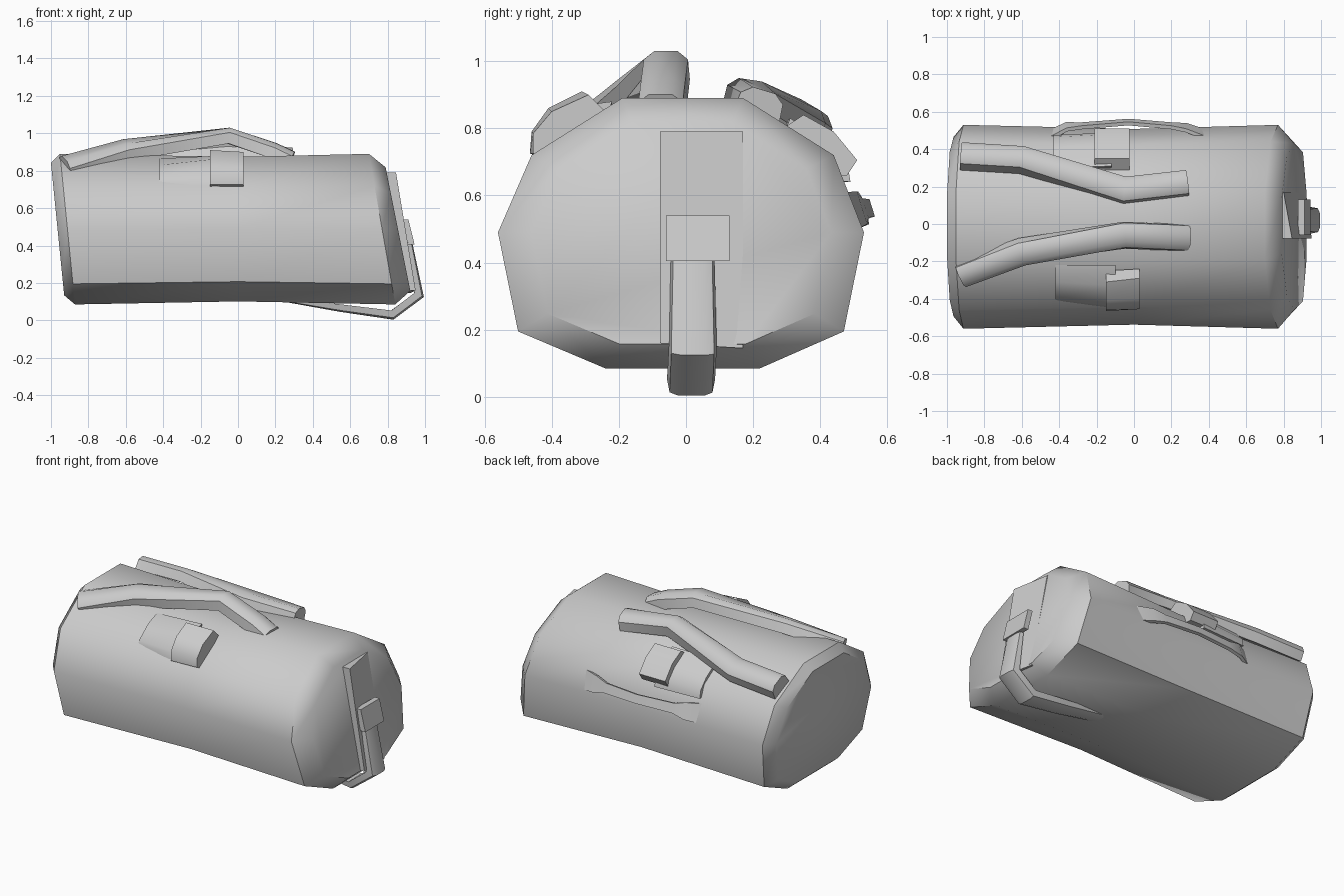
import bpy, bmesh
from mathutils import Vector

if "Cube" in bpy.data.objects:
    bpy.data.objects.remove(bpy.data.objects["Cube"])


def loft(name, rings, angle=0.7):
    """Skin a series of equal-length point rings and cap both ends."""
    bm = bmesh.new()
    vs = [[bm.verts.new(p) for p in r] for r in rings]
    n = len(vs[0])
    for a, b in zip(vs, vs[1:]):
        for i in range(n):
            j = (i + 1) % n
            bm.faces.new((a[i], a[j], b[j], b[i]))
    bm.faces.new(vs[0])
    bm.faces.new(vs[-1])
    bmesh.ops.recalc_face_normals(bm, faces=bm.faces)
    me = bpy.data.meshes.new(name)
    bm.to_mesh(me)
    bm.free()
    ob = bpy.data.objects.new(name, me)
    bpy.context.collection.objects.link(ob)
    bpy.context.view_layer.objects.active = ob
    ob.select_set(True)
    bpy.ops.object.shade_smooth_by_angle(angle=angle)
    ob.select_set(False)
    return ob


def sweep(name, path, ups, section, scales=None):
    """Carry a (side, up) section along a path with given up directions."""
    pts = [Vector(p) for p in path]
    scales = scales or [(1, 1)] * len(pts)
    rings = []
    for i, p in enumerate(pts):
        t = Vector()
        if i:
            t += (p - pts[i - 1]).normalized()
        if i < len(pts) - 1:
            t += (pts[i + 1] - p).normalized()
        t.normalize()
        u = Vector(ups[i])
        u = (u - t * u.dot(t)).normalized()
        s = u.cross(t)
        a, b = scales[i]
        rings.append([p + s * x * a + u * y * b for x, y in section])
    return loft(name, rings)


def prism(name, stations):
    """Loft (y, z) profiles placed along x."""
    return loft(name, [[(x, y, z) for y, z in prof] for x, prof in stations])


# Bag body: ten-sided section, slanted ends, slightly pinched middle
section = [(-.19, .89), (.17, .89), (.44, .72), (.53, .49), (.47, .195),
           (.22, .085), (-.24, .085), (-.5, .195), (-.56, .49), (-.46, .72)]
stations = [(-.965, -.1, .88), (-.912, -.1, 1), (0, 0, .96), (.77, -.175, 1), (.855, -.2, .82)]
body = []
for x, slant, k in stations:
    ring = []
    for y, z in section:
        dz = (z - .49) * k
        ring.append((x + slant * dz, -.012 + (y + .012) * k, .49 + dz))
    body.append(ring)
loft("bag_body", body, 0.8)

# Two padded carry straps
pad = [(-.072, -.04), (-.066, .02), (-.035, .045), (.035, .045), (.066, .02), (.072, -.04)]
sweep("front_carry_strap",
      [(-.925, -.275, .825), (-.6, -.155, .915), (-.05, -.06, .985), (.19, -.07, .905), (.285, -.075, .86)],
      [(0, -.5, .86), (0, -.35, .95), (0, 0, 1), (0, 0, 1), (0, 0, 1)], pad)
sweep("back_carry_strap",
      [(-.925, .37, .815), (-.6, .35, .83), (-.05, .185, .9), (.285, .22, .87)],
      [(0, .5, .86), (0, .5, .86), (0, .15, 1), (0, .3, 1)], pad)

# Low pads and raised loops on the two shoulders
prism("front_pad", [
    (-.42, [(-.41, .73), (-.40, .76), (-.31, .83), (-.22, .865), (-.24, .82)]),
    (-.1, [(-.45, .715), (-.44, .77), (-.33, .865), (-.22, .88), (-.24, .82)])])
prism("front_loop", [
    (-.15, [(-.465, .725), (-.46, .79), (-.41, .86), (-.31, .91), (-.25, .85), (-.40, .70)]),
    (.03, [(-.455, .725), (-.455, .785), (-.40, .85), (-.29, .90), (-.24, .85), (-.40, .70)])])
prism("back_pad", [
    (-.43, [(.475, .64), (.465, .69), (.41, .75), (.30, .82), (.29, .78), (.40, .65)]),
    (-.12, [(.49, .64), (.48, .70), (.42, .765), (.31, .83), (.29, .78), (.40, .65)])])
prism("back_loop", [
    (x, [(.48, .66), (.51, .705), (.44, .79), (.35, .84), (.29, .80), (.40, .66)])
    for x in (-.21, -.025)])

# Thin side handle with flared ends
strip = [(-.03, -.01), (-.03, .01), (.03, .01), (.03, -.01)]
sweep("side_handle",
      [(-.45, .475, .55), (-.36, .52, .56), (-.28, .525, .56), (-.03, .545, .56),
       (.2, .525, .56), (.28, .515, .56), (.39, .475, .55)],
      [(0, .95, .3)] * 7, strip,
      [(2, 1), (1.7, 1), (1, 1), (.9, 1), (1, 1), (1.7, 1), (2, 1)])

# Tilted flap on the right end
loft("end_flap", [
    [(.845, -.077, .79), (.80, .17, .79), (.75, .17, .79), (.79, -.077, .79)],
    [(.95, -.077, .16), (.92, .17, .145), (.87, .17, .145), (.90, -.077, .16)]])

# Closing strap from the underside up the right end
band = [(-.065, -.025), (-.058, .015), (-.035, .025), (.035, .025), (.058, .015), (.065, -.025)]
sweep("closing_strap",
      [(.2, .01, .115), (.55, .01, .065), (.825, .015, .028), (.968, .02, .135), (.918, .02, .42)],
      [(0, 0, -1), (0, 0, -1), (.3, 0, -1), (1, 0, -.3), (1, 0, .2)], band,
      [(.8, .3), (1, .8), (1.1, 1), (1.1, 1.1), (1, .5)])

# Buckle plate
loft("buckle", [
    [(x, y, z) for x, y in ((c - .02, -.06), (c + .014, -.06), (c + .014, .13), (c - .02, .13))]
    for c, z in ((.93, .405), (.897, .54))])
